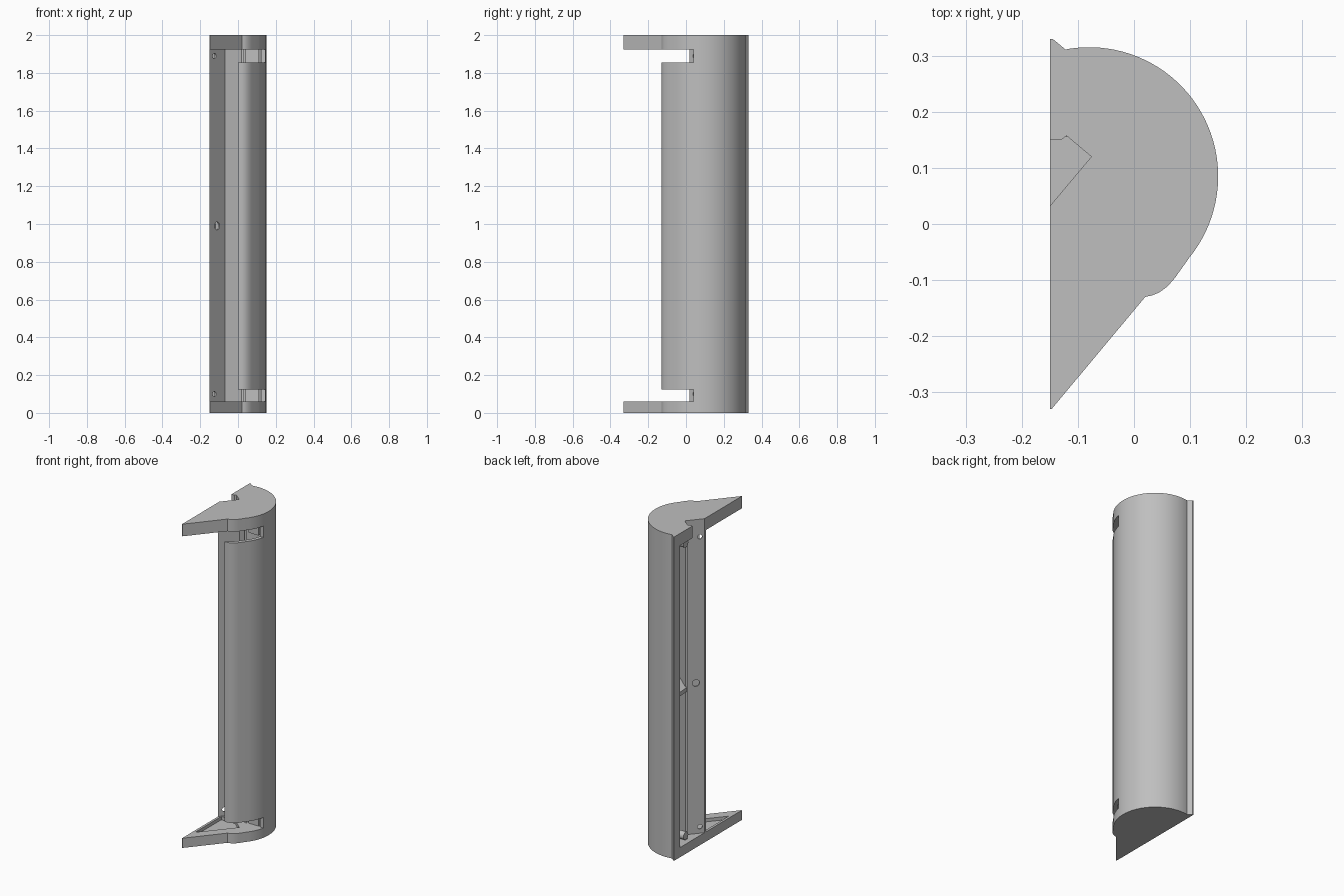
import bpy, bmesh, math
from mathutils import Vector, Matrix

if "Cube" in bpy.data.objects:
    bpy.data.objects.remove(bpy.data.objects["Cube"])

grey = bpy.data.materials.new("satin_grey")
grey.diffuse_color = (0.52, 0.52, 0.52, 1)
grey.use_nodes = True
grey.node_tree.nodes["Principled BSDF"].inputs["Base Color"].default_value = grey.diffuse_color


def prism(name, pts, z0, z1):
    """Extrude a plan outline between two heights."""
    bm = bmesh.new()
    face = bm.faces.new([bm.verts.new((x, y, z0)) for x, y in pts])
    ext = bmesh.ops.extrude_face_region(bm, geom=[face])
    bmesh.ops.translate(bm, vec=(0, 0, z1 - z0),
                        verts=[g for g in ext["geom"] if isinstance(g, bmesh.types.BMVert)])
    bmesh.ops.recalc_face_normals(bm, faces=bm.faces)
    return finish(name, bm)


def finish(name, bm):
    me = bpy.data.meshes.new(name)
    bm.to_mesh(me)
    bm.free()
    me.materials.append(grey)
    ob = bpy.data.objects.new(name, me)
    bpy.context.collection.objects.link(ob)
    return ob


def cut(ob, cutter):
    mod = ob.modifiers.new("cut", "BOOLEAN")
    mod.operation = "DIFFERENCE"
    mod.solver = "EXACT"
    mod.object = cutter
    cutter.hide_render = True
    cutter.hide_set(True)


def smooth(ob):
    bpy.ops.object.select_all(action="DESELECT")
    ob.select_set(True)
    bpy.context.view_layer.objects.active = ob
    bpy.ops.object.shade_smooth_by_angle(angle=math.radians(25))


def arc(r, a0, a1, n):
    return [(-0.08 + r * math.cos(math.radians(a0 + (a1 - a0) * i / n)),
             0.085 + r * math.sin(math.radians(a0 + (a1 - a0) * i / n))) for i in range(n + 1)]


# Shared outer outline: rear ridge, round back, soft front lip
outer = [(-0.15, 0.33), (-0.145, 0.33), (-0.122, 0.311)] + arc(0.23, 99, -39, 40)
outer += [(0.073, -0.096), (0.060, -0.111), (0.045, -0.122), (0.033, -0.127), (0.02, -0.13)]

# Curved shell with openings beside the end caps
inner = [(0.0, -0.13), (0.022, -0.113), (0.045, -0.092), (0.062, -0.070)]
inner += arc(0.207, -37, 104, 40) + [(-0.15, 0.272)]
Z0, Z1 = 0.06, 1.925
shell = prism("curved_shell", outer + inner, Z0, Z1)
for name, a, b in (("lower_slot_cutter", 0.0, 0.125), ("upper_slot_cutter", 1.855, 2.0)):
    cut(shell, prism(name, [(-0.3, -0.4), (0.3, -0.4), (0.3, 0.04), (-0.3, 0.04)], a, b))
smooth(shell)

# End caps with a pointed front and a shallow inner recess
cap_outline = outer + [(-0.147, -0.33), (-0.15, -0.33)]
recess = [(-0.135, -0.225), (0.03, -0.03), (-0.04, 0.03), (-0.135, 0.03)]
bottom = prism("bottom_cap", cap_outline, 0, Z0)
top = prism("top_cap", cap_outline, Z1, 2)
cut(bottom, prism("bottom_recess_cutter", recess, 0.04, 0.1))
cut(top, prism("top_recess_cutter", recess, 1.9, 1.945))

# Wiring notch cut through the top cap, with a floor just below
notch = [(-0.15, 0.032), (-0.076, 0.12), (-0.12, 0.157), (-0.13, 0.15), (-0.15, 0.15)]
cut(top, prism("notch_cutter", [(-0.2, 0.032)] + notch + [(-0.2, 0.15)], 1.9, 2.1))
for ob in (bottom, top):
    smooth(ob)

# Slanted mounting panel with screw holes
panel = prism("mounting_panel", [(-0.15, 0.032), (-0.076, 0.12), (-0.064, 0.12), (-0.15, 0.018)], Z0, Z1)
normal = Vector((0.77, -0.64, 0))
for i, (x, z, r) in enumerate([(-0.115, 0.99, 0.021), (-0.13, 0.1, 0.014), (-0.13, 1.89, 0.014)]):
    bm = bmesh.new()
    rot = normal.to_track_quat("Z", "Y").to_matrix().to_4x4()
    place = Matrix.Translation((x, 0.069 + (x + 0.115) * 1.19, z)) @ rot
    bmesh.ops.create_cone(bm, cap_ends=True, segments=20, radius1=r, radius2=r, depth=0.08, matrix=place)
    cut(panel, finish("screw_hole_cutter_%d" % i, bm))

# Wall at a right angle to the panel
prism("inner_wall", [(-0.12, 0.157), (-0.066, 0.112), (0.018, 0.04), (0.032, 0.04), (-0.112, 0.165)], Z0, Z1)

# Blocks behind the shell openings
for name, a, b in (("lower_block", Z0, 0.125), ("upper_block", 1.855, Z1)):
    prism(name, [(0.04, 0.045), (0.11, 0.045), (0.11, 0.06), (0.04, 0.06)], a, b)

# Cross ribs and screw bosses tying the wall to the shell
prism("middle_rib", [(-0.12, 0.16), (-0.02, 0.075), (0.10, 0.16), (-0.08, 0.28), (-0.13, 0.28)], 0.975, 1.0)
for name, z in (("lower_boss", 0.09), ("upper_boss", 1.895)):
    bm = bmesh.new()
    bmesh.ops.create_cone(bm, cap_ends=True, segments=20, radius1=0.024, radius2=0.024, depth=0.1,
                          matrix=Matrix.Translation((-0.075, 0.18, z)) @ Matrix.Rotation(math.pi / 2, 4, "Y"))
    smooth(finish(name, bm))
